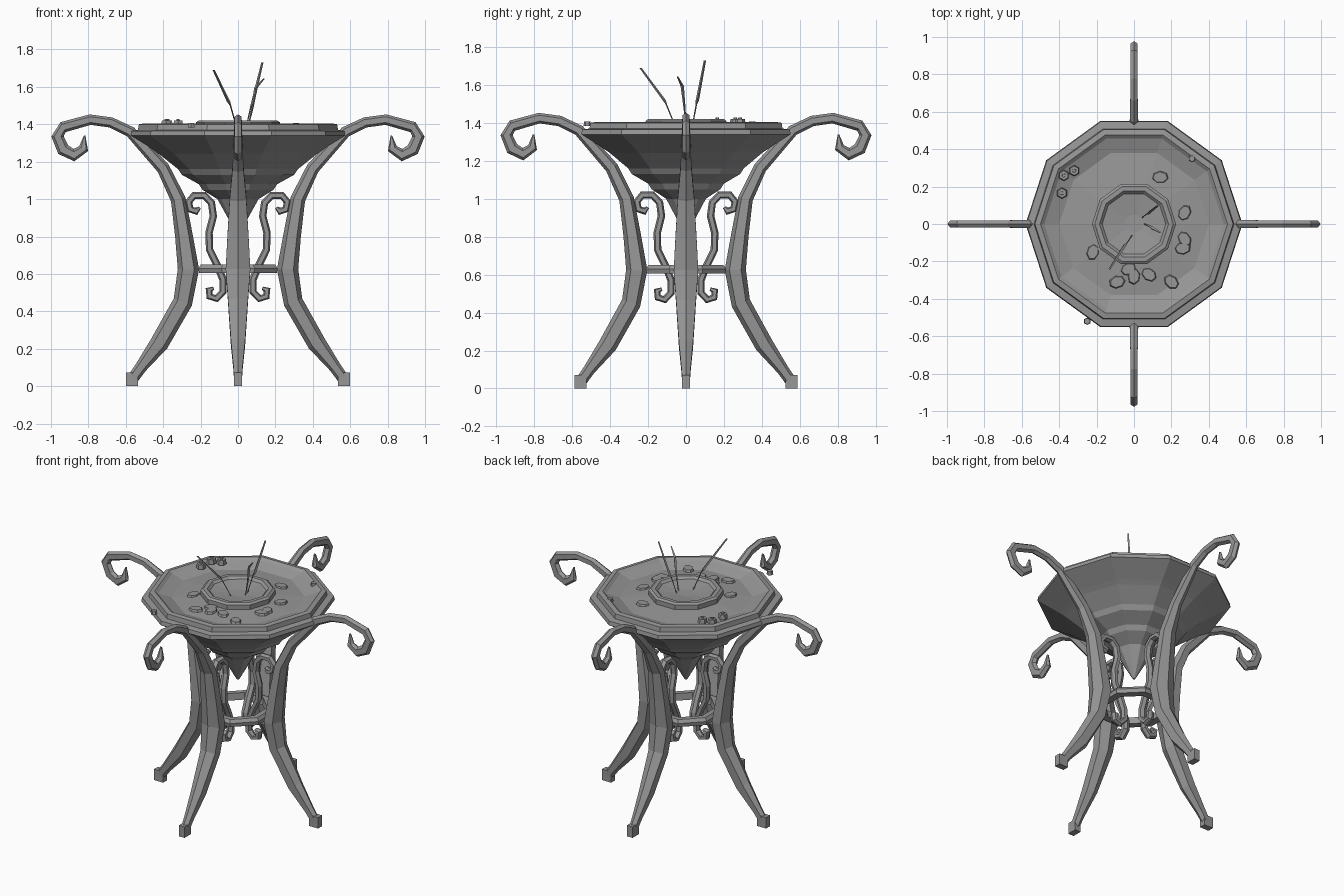
import bpy, bmesh, math
from mathutils import Vector, Matrix

if "Cube" in bpy.data.objects:
    bpy.data.objects.remove(bpy.data.objects["Cube"], do_unlink=True)

stone = bpy.data.materials.new("grey stone")
stone.use_nodes = True
GREY = (0.31, 0.31, 0.31, 1)
stone.diffuse_color = GREY
stone.node_tree.nodes["Principled BSDF"].inputs["Base Color"].default_value = GREY


def finish(bm, name, matrix=None):
    """Turn a bmesh into a flat shaded grey object."""
    bmesh.ops.recalc_face_normals(bm, faces=bm.faces)
    if matrix:
        bm.transform(matrix)
    mesh = bpy.data.meshes.new(name)
    bm.to_mesh(mesh)
    bm.free()
    mesh.materials.append(stone)
    obj = bpy.data.objects.new(name, mesh)
    bpy.context.collection.objects.link(obj)
    return obj


def bridge(bm, rings, closed=False):
    """Join equal vertex rings with quads."""
    pairs = list(zip(rings, rings[1:]))
    if closed:
        pairs.append((rings[-1], rings[0]))
    for a, b in pairs:
        n = len(a)
        for i in range(n):
            bm.faces.new((a[i], a[(i + 1) % n], b[(i + 1) % n], b[i]))


def lathe(name, profile, sides, turn=0.0, closed=False):
    """Revolve (radius, height) points around z."""
    bm = bmesh.new()
    angles = [turn + math.tau * i / sides for i in range(sides)]
    rings = [[bm.verts.new((r * math.cos(a), r * math.sin(a), z)) for a in angles]
             for r, z in profile]
    bridge(bm, rings, closed)
    if not closed:
        bm.faces.new(rings[0])
        bm.faces.new(rings[-1])
    return finish(bm, name)


def sweep(name, path, matrix):
    """Ridged six sided bar along (radius, height, depth, width) points."""
    bm = bmesh.new()
    section = [(1, 0), (0.55, 1), (-0.55, 1), (-1, 0), (-0.55, -1), (0.55, -1)]
    rings = []
    for i, (r, z, depth, width) in enumerate(path):
        before, after = path[max(i - 1, 0)], path[min(i + 1, len(path) - 1)]
        t = Vector((after[0] - before[0], after[1] - before[1])).normalized()
        rings.append([bm.verts.new((r + t.y * d * depth, w * width, z - t.x * d * depth))
                      for d, w in section])
    bridge(bm, rings)
    bm.faces.new(rings[0])
    bm.faces.new(rings[-1])
    return finish(bm, name, matrix)


def rod(name, points, radii):
    """Thin four sided stalk through 3D points."""
    bm = bmesh.new()
    rings = [[bm.verts.new(Vector(p) + Vector((r * math.cos(k * math.pi / 2),
                                               r * math.sin(k * math.pi / 2), 0)))
              for k in range(4)] for p, r in zip(points, radii)]
    bridge(bm, rings)
    bm.faces.new(rings[0])
    bm.faces.new(rings[-1])
    return finish(bm, name)


# Ten sided bowl with stepped underside and shallow dished top
lathe("bowl", [(0.008, 0.82), (0.06, 0.91), (0.11, 1.0), (0.19, 1.05), (0.21, 1.08),
               (0.30, 1.13), (0.32, 1.16), (0.42, 1.24), (0.45, 1.26), (0.58, 1.34),
               (0.575, 1.365), (0.535, 1.37), (0.53, 1.40), (0.50, 1.405),
               (0.48, 1.39), (0.40, 1.365), (0.22, 1.38)], 10)

# Raised inner basin
lathe("inner_basin", [(0.225, 1.37), (0.225, 1.41), (0.21, 1.42), (0.185, 1.42),
                      (0.17, 1.405), (0.05, 1.39)], 10)

# Leg and brace outlines
leg_path = [(0.57, 0.03, 0.03, 0.02), (0.52, 0.10, 0.032, 0.025), (0.42, 0.23, 0.05, 0.038),
            (0.295, 0.45, 0.052, 0.053), (0.265, 0.625, 0.057, 0.066),
            (0.29, 0.81, 0.047, 0.056), (0.32, 1.0, 0.04, 0.045), (0.40, 1.165, 0.035, 0.03),
            (0.575, 1.36, 0.03, 0.022), (0.68, 1.41, 0.028, 0.02), (0.79, 1.425, 0.028, 0.02),
            (0.935, 1.385, 0.03, 0.02), (0.965, 1.335, 0.033, 0.02), (0.935, 1.265, 0.035, 0.02),
            (0.877, 1.235, 0.033, 0.02), (0.825, 1.27, 0.027, 0.018), (0.82, 1.34, 0.004, 0.006)]
brace_path = [(0.205, 0.955), (0.222, 0.935), (0.255, 0.945), (0.264, 0.985), (0.235, 1.02),
              (0.18, 1.02), (0.142, 0.98), (0.132, 0.91), (0.155, 0.82), (0.152, 0.73),
              (0.11, 0.645), (0.08, 0.57), (0.08, 0.505), (0.115, 0.468), (0.152, 0.48),
              (0.155, 0.515), (0.13, 0.525)]
brace_path = [(r, z, 0.02, 0.022) for r, z in brace_path]
brace_path[0] = brace_path[0][:2] + (0.008, 0.012)
brace_path[-1] = brace_path[-1][:2] + (0.008, 0.012)

# Four legs with feet and inner scroll braces
for k, side in enumerate(("left", "back", "right", "front")):
    spin = Matrix.Diagonal((1, 0.98, 1, 1)) @ Matrix.Rotation(k * math.pi / 2, 4, "Z")
    sweep(side + "_leg", leg_path, spin)
    sweep(side + "_scroll_brace", brace_path, spin)
    foot = bmesh.new()
    bmesh.ops.create_cube(foot, size=1, matrix=Matrix.Translation((0.567, 0, 0.036))
                          @ Matrix.Diagonal((0.066, 0.042, 0.072, 1)))
    finish(foot, side + "_foot", spin)

# Octagonal ring tying the legs together
lathe("tie_ring", [(0.225, 0.605), (0.23, 0.63), (0.215, 0.65), (0.18, 0.65), (0.175, 0.605)],
      8, math.pi / 8, closed=True)

# Reeds rising from the basin
rod("front_reed", [(-0.01, -0.06, 1.39), (-0.04, -0.105, 1.50), (-0.05, -0.115, 1.52),
                   (-0.13, -0.24, 1.69)], [0.003, 0.004, 0.009, 0.006])
rod("tall_reed", [(0.045, 0.035, 1.39), (0.07, 0.055, 1.50), (0.08, 0.06, 1.52),
                  (0.13, 0.10, 1.73)], [0.003, 0.004, 0.009, 0.006])
rod("bent_reed", [(0.055, 0.0, 1.39), (0.08, -0.01, 1.50), (0.095, -0.02, 1.595),
                  (0.14, -0.045, 1.645)], [0.003, 0.006, 0.009, 0.004])


def disc(name, x, y, z, size, height, sides, stretch=1.0, turn=0.0):
    """Low tapered prism laid on the bowl."""
    bm = bmesh.new()
    place = (Matrix.Translation((x, y, z)) @ Matrix.Rotation(turn, 4, "Z")
             @ Matrix.Diagonal((1, stretch, 1, 1)))
    bmesh.ops.create_cone(bm, cap_ends=True, segments=sides, radius1=size,
                          radius2=size * 0.85, depth=height)
    return finish(bm, name, place)


# Scattered leaves on the dish
leaves = [(0.14, 0.25), (0.27, 0.06), (0.27, -0.08), (0.26, -0.13), (-0.22, -0.15),
          (0.2, -0.31), (-0.09, -0.31), (0.0, -0.28), (0.08, -0.27), (-0.03, -0.24)]
for i, (x, y) in enumerate(leaves):
    disc(f"leaf_{i + 1}", x, y, 1.378, 0.045, 0.014, 7, 0.75, i * 1.1)

# Small six sided blossoms near the rim
for i, (x, y) in enumerate([(-0.375, 0.26), (-0.32, 0.285), (-0.385, 0.165)]):
    disc(f"blossom_{i + 1}", x, y, 1.405, 0.03, 0.03, 6)
    disc(f"blossom_heart_{i + 1}", x, y, 1.422, 0.011, 0.012, 6)

# Pebbles on the rim
for i, (x, y) in enumerate([(-0.25, -0.52), (0.31, 0.35)]):
    disc(f"pebble_{i + 1}", x, y, 1.395, 0.02, 0.025, 6)
